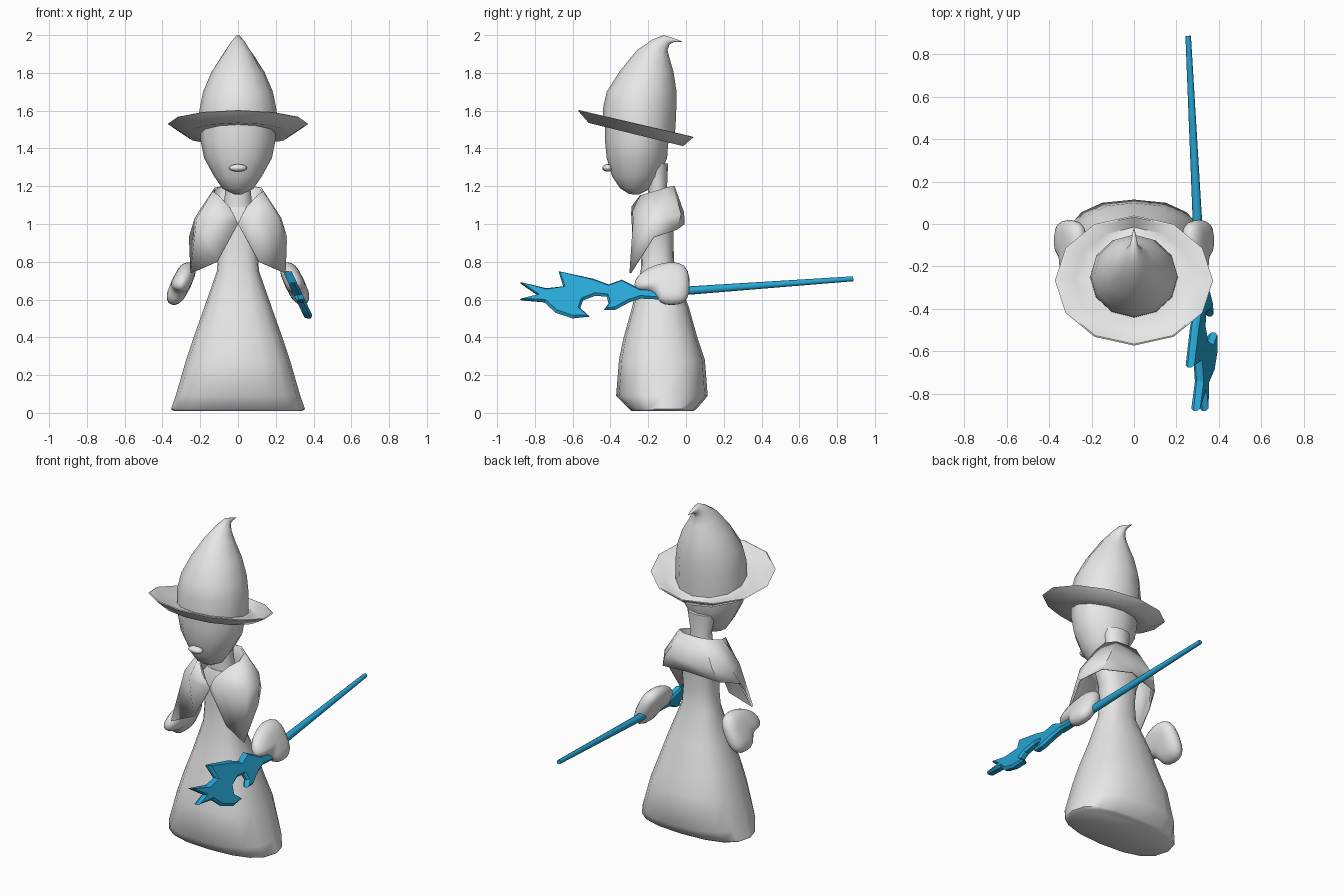
import bpy, bmesh, math
from mathutils import Vector

if "Cube" in bpy.data.objects:
    bpy.data.objects.remove(bpy.data.objects["Cube"])


def material(name, rgb):
    m = bpy.data.materials.new(name)
    m.diffuse_color = (*rgb, 1)
    m.use_nodes = True
    m.node_tree.nodes["Principled BSDF"].inputs["Base Color"].default_value = m.diffuse_color
    return m


GREY = material("pale grey", (0.8, 0.8, 0.8))
BLUE = material("staff blue", (0.02, 0.39, 0.68))


def finish(bm, name, mat, angle=50):
    bmesh.ops.recalc_face_normals(bm, faces=bm.faces)
    me = bpy.data.meshes.new(name)
    bm.to_mesh(me)
    bm.free()
    me.materials.append(mat)
    if angle:
        me.shade_smooth()
        me.set_sharp_from_angle(angle=math.radians(angle))
    ob = bpy.data.objects.new(name, me)
    bpy.context.collection.objects.link(ob)
    return ob


def loft(name, rings, n=12, power=1.0, angle=50):
    """Skin rings given as (front y, front z, back y, back z, half width)."""
    bm = bmesh.new()
    loops = []
    for yf, zf, yb, zb, rx in rings:
        loop = []
        for i in range(n):
            a = 2 * math.pi * i / n
            s, c = (math.copysign(abs(v) ** power, v) if abs(v) > 1e-6 else 0
                    for v in (math.sin(a), math.cos(a)))
            t = (1 - c) / 2
            loop.append(bm.verts.new((rx * s, yf + (yb - yf) * t, zf + (zb - zf) * t)))
        loops.append(loop)
    for a, b in zip(loops, loops[1:]):
        for i in range(n):
            j = (i + 1) % n
            bm.faces.new((a[i], a[j], b[j], b[i]))
    bm.faces.new(loops[0])
    bm.faces.new(loops[-1])
    return finish(bm, name, GREY, angle)


# Robe with flared skirt and shoulders
loft("robe", [
    (-.29, .01, .04, .01, .34), (-.30, .02, .055, .02, .355),
    (-.37, .09, .115, .09, .33), (-.355, .28, .10, .28, .275),
    (-.33, .40, .06, .40, .235), (-.285, .56, .015, .56, .178),
    (-.24, .75, -.06, .75, .112), (-.235, .86, -.065, .86, .103),
    (-.23, .96, -.065, .96, .115), (-.23, 1.03, -.06, 1.03, .14),
    (-.21, 1.09, -.08, 1.09, .09)], n=16, power=.82)

# Neck and head
loft("neck", [(-.21, 1.05, -.09, 1.05, .08), (-.20, 1.2, -.10, 1.2, .065),
              (-.22, 1.32, -.095, 1.32, .09)])
loft("head", [
    (-.30, 1.158, -.25, 1.156, .02), (-.35, 1.19, -.20, 1.18, .08),
    (-.39, 1.25, -.14, 1.25, .125), (-.42, 1.35, -.10, 1.35, .18),
    (-.43, 1.45, -.095, 1.42, .197), (-.43, 1.56, -.085, 1.49, .2)])

# Nose
bm = bmesh.new()
bmesh.ops.create_uvsphere(bm, u_segments=12, v_segments=8, radius=1)
for v in bm.verts:
    v.co = Vector((v.co.x * .048, v.co.y * .028 - .415, v.co.z * .02 + 1.297))
finish(bm, "nose", GREY)

# Hat: dished brim and bent crown
loft("hat_brim", [
    (-.42, 1.525, -.10, 1.44, .18), (-.515, 1.535, -.015, 1.412, .28),
    (-.572, 1.60, .04, 1.46, .372), (-.565, 1.603, .033, 1.463, .365),
    (-.515, 1.55, -.015, 1.427, .28), (-.44, 1.54, -.06, 1.45, .205)], angle=60)
loft("hat_crown", [
    (-.44, 1.53, -.06, 1.45, .207), (-.438, 1.62, -.052, 1.58, .205),
    (-.42, 1.70, -.05, 1.70, .185), (-.35, 1.81, -.065, 1.80, .14),
    (-.26, 1.92, -.085, 1.87, .082), (-.18, 1.975, -.098, 1.92, .045),
    (-.12, 2.0, -.088, 1.95, .02), (-.07, 1.985, -.065, 1.963, .012),
    (-.02, 1.967, -.02, 1.965, .002)])

# Cape: half the columns run from the clasp to the back, then are mirrored
half = [
    ((.045, -.285, 1.09), (.02, -.285, 1.045), (0, -.275, 1.0)),
    ((.10, -.24, 1.15), (.14, -.275, 1.03), (.11, -.27, .80)),
    ((.13, -.17, 1.17), (.215, -.21, 1.03), (.25, -.295, .74)),
    ((.12, -.11, 1.19), (.225, -.12, 1.03), (.255, -.17, .93)),
    ((.07, -.07, 1.20), (.16, -.03, 1.05), (.19, -.05, .97)),
    ((0, -.065, 1.20), (0, -.015, 1.06), (0, -.012, 1.0))]
cols = half + [tuple((-x, y, z) for x, y, z in c) for c in half[-2::-1]]
bm = bmesh.new()
grid = [[bm.verts.new(p) for p in c] for c in cols]
for a, b in zip(grid, grid[1:]):
    for k in range(2):
        bm.faces.new((a[k], a[k + 1], b[k + 1], b[k]))
cape = finish(bm, "cape", GREY, 40)
mod = cape.modifiers.new("thickness", "SOLIDIFY")
mod.thickness = .01
mod.offset = 0


def lean(z):
    """Sideways position of the tilted plane shared by hands and staff head."""
    return .26 + (.75 - z) * .47


# Mitten hands: puffed outline, tilted outward
outline = [(-.285, .70), (-.24, .75), (-.17, .785), (-.08, .805), (.005, .79),
           (.025, .72), (.025, .63), (.0, .575), (-.08, .565), (-.145, .575),
           (-.165, .635), (-.22, .645), (-.28, .65)]
for side, label in ((1, "left"), (-1, "right")):
    bm = bmesh.new()
    loops = []
    for off, k in ((-.055, .5), (-.035, .88), (0, 1), (.035, .88), (.055, .5)):
        loop = []
        for y, z in outline:
            y, z = -.09 + (y + .09) * k, .69 + (z - .69) * k
            loop.append(bm.verts.new((side * (lean(z) + .01 + off * .9), y, z + off * .35)))
        loops.append(loop)
    n = len(outline)
    for a, b in zip(loops, loops[1:]):
        for i in range(n):
            j = (i + 1) % n
            bm.faces.new((a[i], a[j], b[j], b[i]))
    bm.faces.new(loops[0])
    bm.faces.new(loops[-1])
    hand = finish(bm, label + "_hand", GREY, 80)
    hand.modifiers.new("round", "SUBSURF").levels = 1
    hand.modifiers["round"].render_levels = 1

# Staff shaft, tapering to the rear
start, end = Vector((.312, -.26, .628)), Vector((.255, .885, .71))
bm = bmesh.new()
bmesh.ops.create_cone(bm, cap_ends=True, segments=8, radius1=.025, radius2=.013,
                      depth=(end - start).length)
turn = (end - start).to_track_quat('Z', 'Y')
for v in bm.verts:
    v.co = turn @ v.co + (start + end) / 2
finish(bm, "staff_shaft", BLUE, 50)

# Staff head: jagged blade with bevelled flat sides
blade = [(-.13, .65), (-.24, .655), (-.34, .705), (-.41, .68), (-.49, .71),
         (-.675, .75), (-.65, .67), (-.74, .66), (-.88, .69), (-.79, .625),
         (-.88, .60), (-.75, .585), (-.69, .53), (-.60, .50), (-.51, .51),
         (-.56, .555), (-.545, .595), (-.48, .62), (-.42, .615), (-.41, .58),
         (-.435, .545), (-.375, .545), (-.30, .585), (-.24, .605), (-.13, .60)]
bm = bmesh.new()
layers = [[bm.verts.new((lean(z) + d, y, z)) for y, z in blade] for d in (-.008, .008)]
caps = [bm.faces.new(layers[0][::-1]), bm.faces.new(layers[1])]
for i in range(len(blade)):
    j = (i + 1) % len(blade)
    bm.faces.new((layers[0][i], layers[0][j], layers[1][j], layers[1][i]))
bmesh.ops.recalc_face_normals(bm, faces=bm.faces)
for cap in caps:
    bmesh.ops.inset_region(bm, faces=[cap], thickness=.012, depth=.014)
bmesh.ops.triangulate(bm, faces=[f for f in bm.faces if len(f.verts) > 4])
finish(bm, "staff_head", BLUE, 0)
